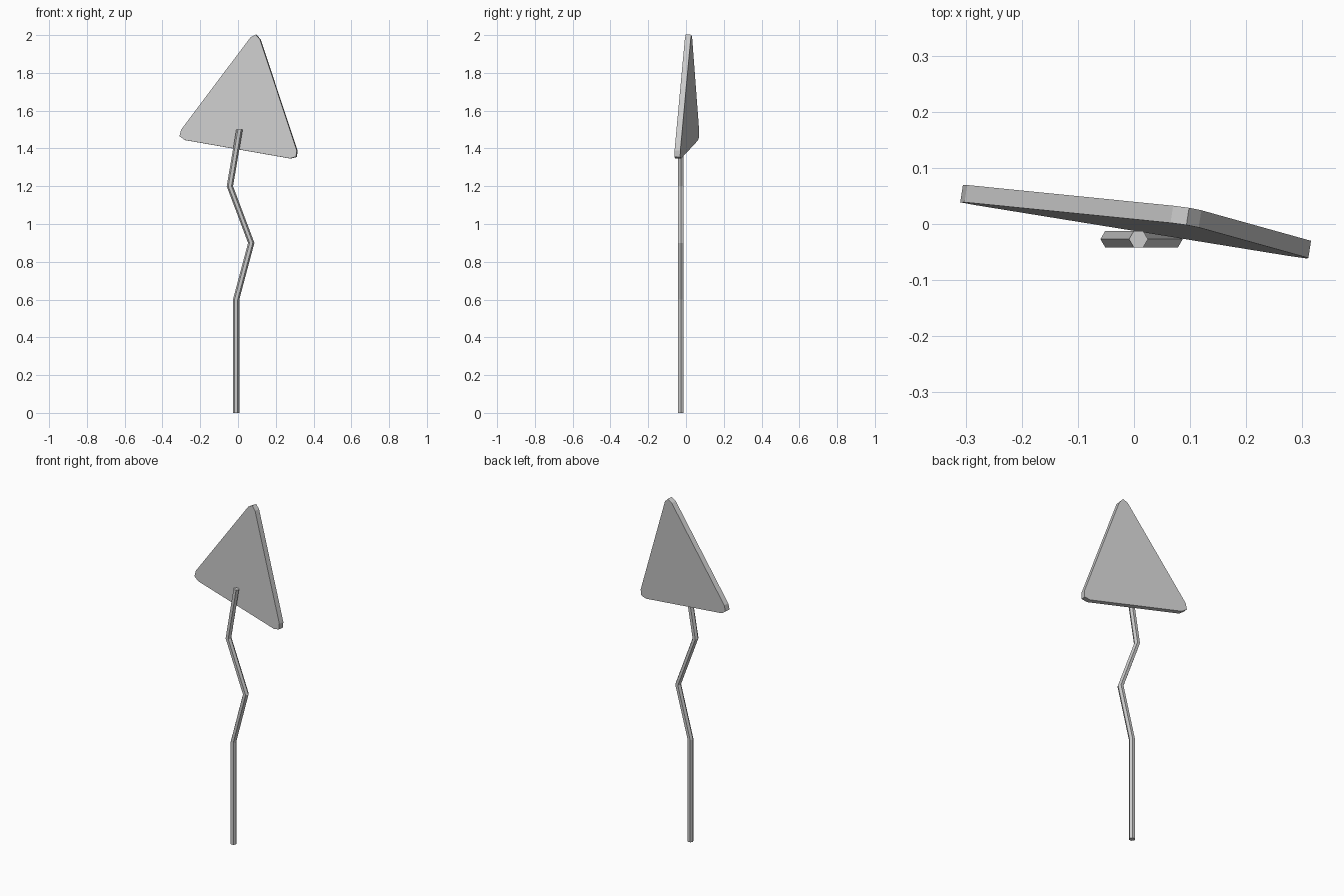
import bpy, bmesh
from math import cos, sin, pi
from mathutils import Vector

cube = bpy.data.objects.get("Cube")
if cube:
    bpy.data.objects.remove(cube, do_unlink=True)

grey = bpy.data.materials.new("light_grey")
grey.use_nodes = True
colour = (0.6, 0.6, 0.6, 1)
grey.diffuse_color = colour
grey.node_tree.nodes["Principled BSDF"].inputs["Base Color"].default_value = colour


def finish(bm, name):
    bmesh.ops.recalc_face_normals(bm, faces=bm.faces)
    mesh = bpy.data.meshes.new(name)
    bm.to_mesh(mesh)
    bm.free()
    mesh.materials.append(grey)
    obj = bpy.data.objects.new(name, mesh)
    bpy.context.collection.objects.link(obj)
    return obj


# Bent hexagonal post with level rings at each bend
SIDES, RADIUS, POST_Y = 6, 0.0168, -0.027
path = [(-0.01, 0), (-0.01, 0.6), (0.07, 0.9), (-0.043, 1.2), (0.008, 1.5)]
bm = bmesh.new()
rings = [[bm.verts.new((x + RADIUS * cos(2 * pi * i / SIDES),
                        POST_Y + RADIUS * sin(2 * pi * i / SIDES), z))
          for i in range(SIDES)] for x, z in path]
for low, high in zip(rings, rings[1:]):
    for i in range(SIDES):
        j = (i + 1) % SIDES
        bm.faces.new((low[i], low[j], high[j], high[i]))
bm.faces.new(rings[0])
bm.faces.new(rings[-1])
finish(bm, "bent_post")

# Tilted triangular plate: rounded corners, then thickened backwards
normal = Vector((0.155, 1, -0.041)).normalized()
THICKNESS = 0.031
corners = [(-0.335, 1.454), (0.328, 1.338), (0.098, 2.031)]
bm = bmesh.new()
bm.faces.new([bm.verts.new((x, -0.155 * x + 0.041 * z - 0.0694, z)) for x, z in corners])
bmesh.ops.bevel(bm, geom=bm.verts[:], offset=0.055, offset_type='OFFSET',
                segments=2, profile=0.5, affect='VERTICES')
back = bmesh.ops.extrude_face_region(bm, geom=bm.faces[:], use_keep_orig=True)
moved = [v for v in back["geom"] if isinstance(v, bmesh.types.BMVert)]
bmesh.ops.translate(bm, verts=moved, vec=normal * THICKNESS)
finish(bm, "triangle_sign")
